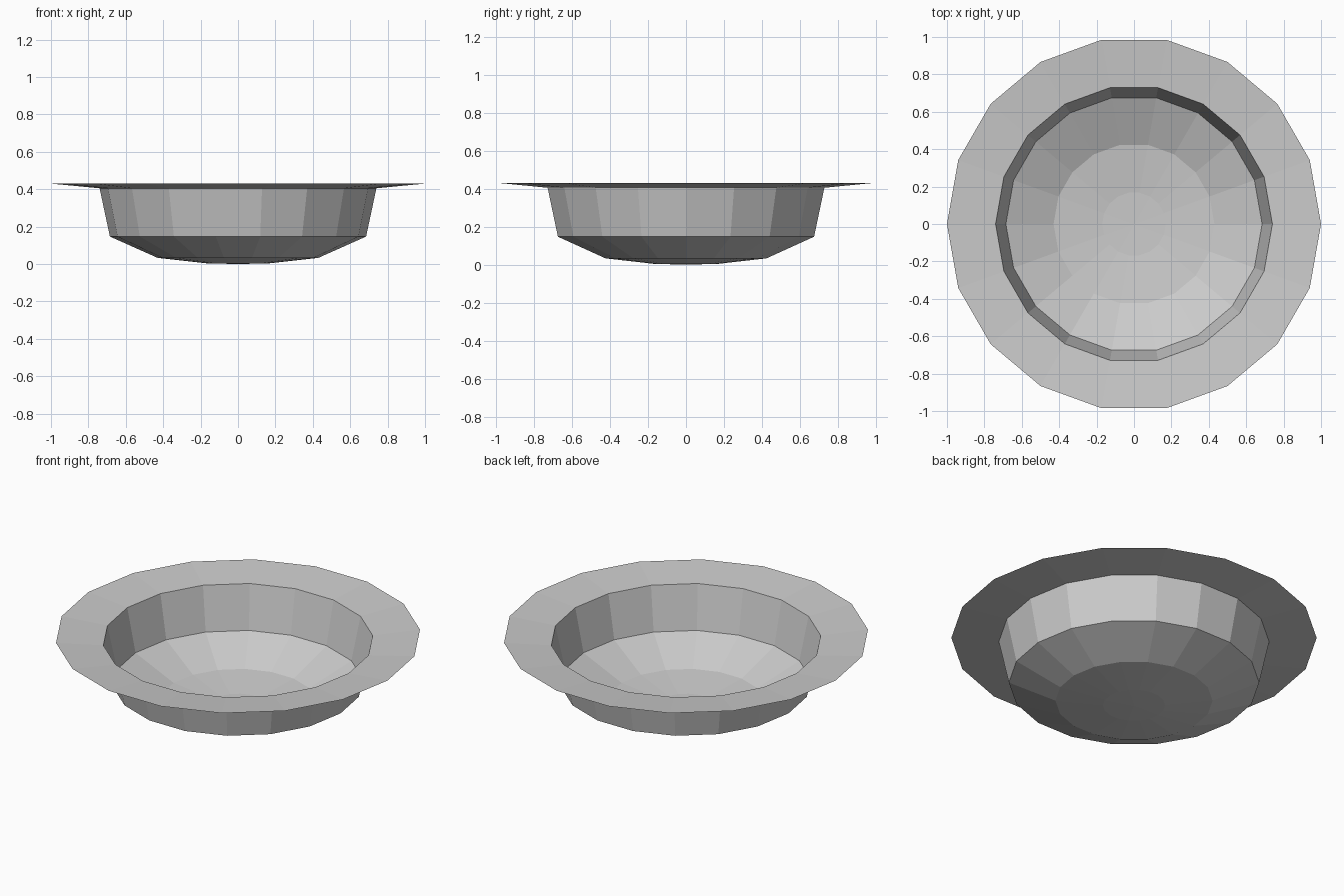
import bpy
import bmesh
from math import cos, sin, tau

cube = bpy.data.objects.get("Cube")
if cube:
    bpy.data.objects.remove(cube, do_unlink=True)

SIDES = 18

# Single matte grey
grey = bpy.data.materials.new("light_grey")
grey.use_nodes = True
colour = (0.6, 0.6, 0.6, 1)
grey.diffuse_color = colour
grey.node_tree.nodes["Principled BSDF"].inputs["Base Color"].default_value = colour

# Radius and height of each ring, from the base up to the rim
profile = [(0.17, 0.004), (0.43, 0.033), (0.685, 0.147), (0.74, 0.405), (1.0, 0.43)]

bm = bmesh.new()
centre = bm.verts.new((0, 0, 0))
rings = [[bm.verts.new((r * cos(tau * i / SIDES), r * sin(tau * i / SIDES), z))
          for i in range(SIDES)] for r, z in profile]

# Base fan, then the walls and the wide rim, facing into the bowl
for i in range(SIDES):
    j = (i + 1) % SIDES
    bm.faces.new((centre, rings[0][i], rings[0][j]))
    for low, high in zip(rings, rings[1:]):
        bm.faces.new((low[i], high[i], high[j], low[j]))

mesh = bpy.data.meshes.new("bowl")
bm.to_mesh(mesh)
bm.free()
mesh.materials.append(grey)
bowl = bpy.data.objects.new("bowl", mesh)
bpy.context.collection.objects.link(bowl)
